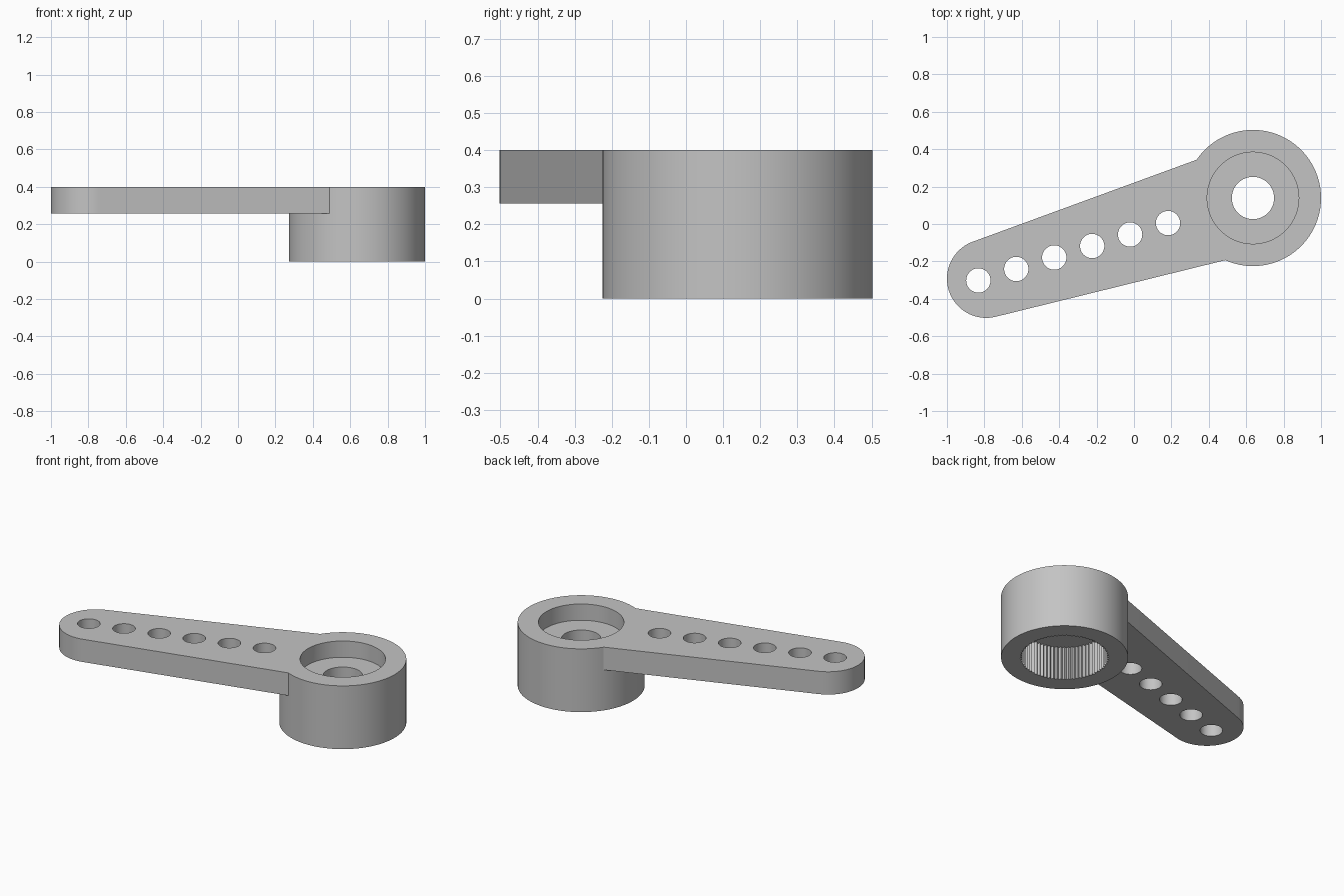
import bpy, bmesh
from math import sin, cos, pi, atan2, hypot, acos
from mathutils import Vector

if "Cube" in bpy.data.objects:
    bpy.data.objects.remove(bpy.data.objects["Cube"], do_unlink=True)

HEIGHT = 0.4
ARM_BOTTOM = 0.256
HUB = Vector((0.636, 0.139))
HUB_R = 0.364
TIP = Vector((-0.79, -0.292))
TIP_R = 0.21

grey = bpy.data.materials.new("plain grey")
grey.use_nodes = True
colour = (0.55, 0.55, 0.55, 1)
grey.diffuse_color = colour
grey.node_tree.nodes["Principled BSDF"].inputs["Base Color"].default_value = colour


def prism(name, outline, z0, z1):
    """Extrude a flat outline between two heights."""
    bm = bmesh.new()
    face = bm.faces.new([bm.verts.new((p[0], p[1], z0)) for p in outline])
    top = bmesh.ops.extrude_face_region(bm, geom=[face])["geom"]
    bmesh.ops.translate(bm, vec=(0, 0, z1 - z0),
                        verts=[v for v in top if isinstance(v, bmesh.types.BMVert)])
    bmesh.ops.recalc_face_normals(bm, faces=bm.faces)
    mesh = bpy.data.meshes.new(name)
    bm.to_mesh(mesh)
    bm.free()
    mesh.materials.append(grey)
    obj = bpy.data.objects.new(name, mesh)
    bpy.context.collection.objects.link(obj)
    return obj


def arc(centre, r, a0, a1, n):
    return [(centre[0] + r * cos(a0 + (a1 - a0) * i / n),
             centre[1] + r * sin(a0 + (a1 - a0) * i / n)) for i in range(n + 1)]


def circle(centre, r, n):
    return arc(centre, r, 0, 2 * pi, n)[:-1]


def combine(target, tool, operation):
    """Apply a boolean and discard the tool."""
    mod = target.modifiers.new("combine", 'BOOLEAN')
    mod.operation = operation
    mod.solver = 'EXACT'
    mod.object = tool
    bpy.context.view_layer.objects.active = target
    bpy.ops.object.modifier_apply(modifier=mod.name)
    bpy.data.objects.remove(tool, do_unlink=True)


# Hub with the tapered arm joined to its upper part
horn = prism("servo_arm", circle(HUB, HUB_R, 128), 0, HEIGHT)
upper_end, lower_end = Vector((0.325, 0.34)), Vector((0.49, -0.193))
up = (upper_end - Vector((-0.861, -0.093))).normalized()
low = (lower_end - Vector((-0.74, -0.495))).normalized()
a0 = atan2(up.y, up.x) + pi / 2
a1 = atan2(low.y, low.x) + 3 * pi / 2
outline = arc(TIP, TIP_R, a0, a1, 40)
outline += [lower_end + low * 0.03, HUB, upper_end + up * 0.03]
combine(horn, prism("arm", outline, ARM_BOTTOM, HEIGHT), 'UNION')

# Row of link holes along the arm
first, last = Vector((-0.832, -0.302)), Vector((0.182, 0.005))
for i in range(6):
    hole = prism("link_hole", circle(first.lerp(last, i / 5), 0.065, 48), 0.1, 0.6)
    combine(horn, hole, 'DIFFERENCE')

# Screw recess, screw hole and toothed socket
combine(horn, prism("screw_recess", circle(HUB, 0.245, 96), 0.297, 0.6), 'DIFFERENCE')
combine(horn, prism("screw_hole", circle(HUB, 0.113, 64), 0.1, 0.5), 'DIFFERENCE')
TEETH = 72
spline = []
for i in range(TEETH * 2):
    r = 0.257 if i % 2 else 0.244
    a = pi * i / TEETH
    spline.append((HUB.x + r * cos(a), HUB.y + r * sin(a)))
combine(horn, prism("spline_socket", spline, -0.2, 0.21), 'DIFFERENCE')

# Smooth the round walls, keep edges crisp
bpy.ops.object.select_all(action='DESELECT')
horn.select_set(True)
bpy.context.view_layer.objects.active = horn
bpy.ops.object.shade_smooth_by_angle(angle=pi / 6)
